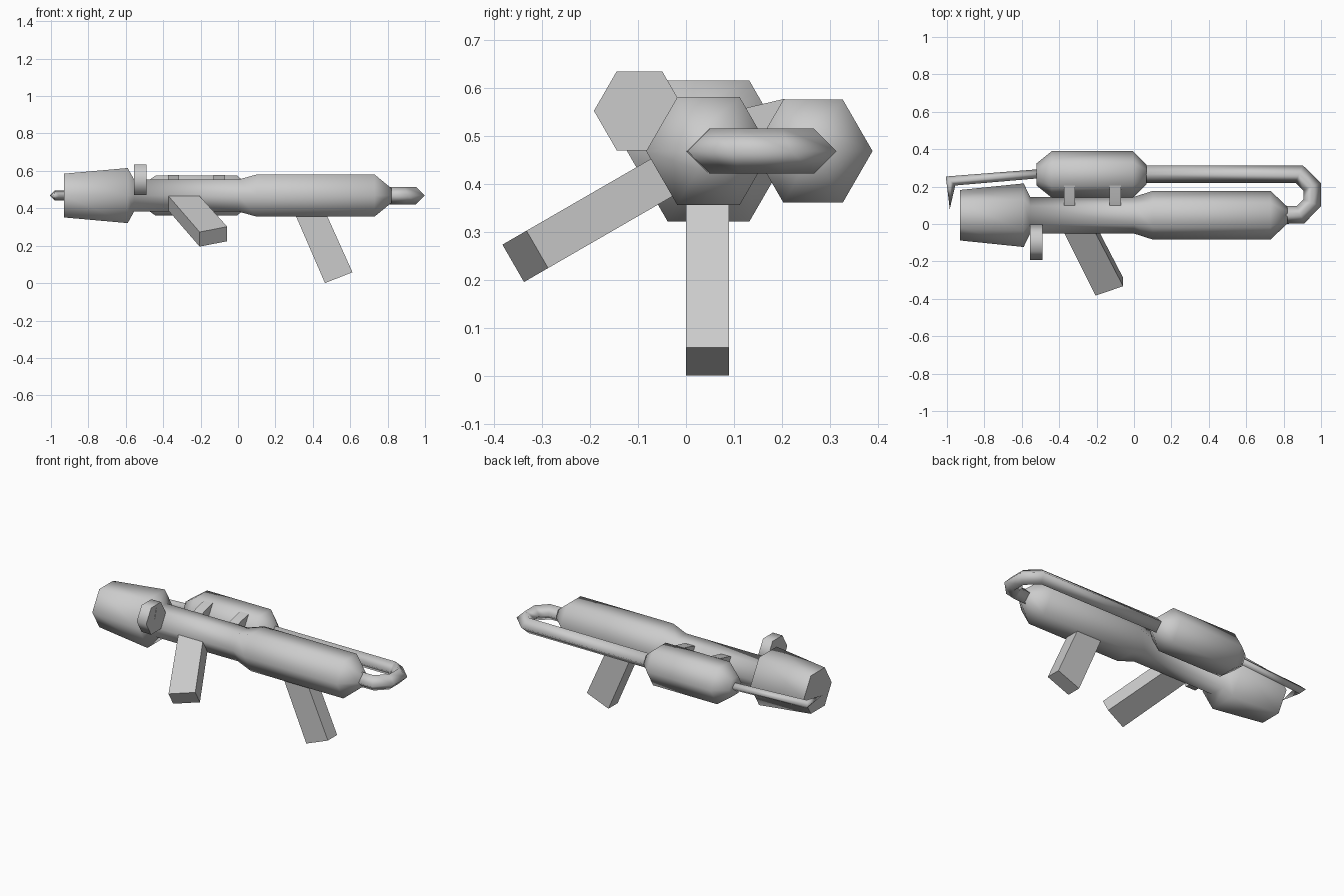
import bpy, bmesh, math
from mathutils import Vector, Matrix

if "Cube" in bpy.data.objects:
    bpy.data.objects.remove(bpy.data.objects["Cube"])

AXIS_Z = 0.468   # height of the main axis
BODY_Y = 0.047   # depth position of the main axis


def finish(name, bm, angle):
    bmesh.ops.remove_doubles(bm, verts=bm.verts, dist=1e-4)
    bmesh.ops.recalc_face_normals(bm, faces=bm.faces)
    mesh = bpy.data.meshes.new(name)
    bm.to_mesh(mesh)
    bm.free()
    for p in mesh.polygons:
        p.use_smooth = True
    mesh.set_sharp_from_angle(angle=math.radians(angle))
    obj = bpy.data.objects.new(name, mesh)
    bpy.context.collection.objects.link(obj)
    return obj


def sweep(name, stations, sides, z=AXIS_Z, angle=70):
    """Mitred n-sided tube through (x, y, radius) stations in a level plane."""
    bm = bmesh.new()
    pts = [Vector((x, y, z)) for x, y, r in stations]
    rings = []
    for i, p in enumerate(pts):
        a = (p - pts[i - 1]).normalized() if i else (pts[1] - p).normalized()
        b = (pts[i + 1] - p).normalized() if i < len(pts) - 1 else a
        t = (a + b).normalized()
        side = Vector((-t.y, t.x, 0)) / max(t.dot(a), 0.5)
        r = stations[i][2]
        ring = []
        for k in range(sides):
            w = math.tau * k / sides
            ring.append(bm.verts.new(p + side * r * math.cos(w) + Vector((0, 0, r * math.sin(w)))))
        rings.append(ring)
    for r0, r1 in zip(rings, rings[1:]):
        for k in range(sides):
            j = (k + 1) % sides
            bm.faces.new((r0[k], r0[j], r1[j], r1[k]))
    bm.faces.new(rings[0])
    bm.faces.new(rings[-1])
    return finish(name, bm, angle)


def prism(name, outline, offset, angle=40):
    """Extrude a 3D outline along an offset vector."""
    bm = bmesh.new()
    face = bm.faces.new([bm.verts.new(p) for p in outline])
    new = bmesh.ops.extrude_face_region(bm, geom=[face], use_keep_orig=True)["geom"]
    bmesh.ops.translate(bm, verts=[v for v in new if isinstance(v, bmesh.types.BMVert)], vec=offset)
    return finish(name, bm, angle)


# Main barrel with flared muzzle and thick rear section
sweep("barrel_body", [(x, BODY_Y, r) for x, r in (
    (-0.93, 0.135), (-0.59, 0.17), (-0.555, 0.098), (0.0, 0.098),
    (0.1, 0.13), (0.73, 0.13), (0.82, 0.045))], 6)

# Side fuel tank
sweep("side_tank", [(x, 0.265, r) for x, r in (
    (-0.52, 0.06), (-0.44, 0.124), (-0.005, 0.124), (0.068, 0.05))], 6)

# Diamond-section hose looping from the tank to the rear of the barrel
sweep("rear_hose", [(0.02, 0.267, 0.047), (0.883, 0.267, 0.047), (0.952, 0.2, 0.047),
                    (0.952, 0.113, 0.047), (0.89, 0.05, 0.047), (0.78, 0.047, 0.047)], 4, angle=100)

# Pilot rod with pointed tip bent in front of the muzzle
sweep("pilot_rod", [(-0.48, 0.271, 0.024), (-0.981, 0.23, 0.026), (-0.985, 0.08, 0.0)], 4, angle=100)

# Round sight plate and its pointer
sweep("sight_plate", [(-0.555, -0.097, 0.095), (-0.49, -0.097, 0.095)], 6, z=0.552)
prism("sight_pointer", [(-0.49, -0.11, 0.553), (-0.49, -0.085, 0.553), (-0.49, -0.0975, 0.615)], (0.002, 0, 0))

# Brackets joining barrel and tank
for i, x in enumerate((-0.375, -0.13)):
    prism(f"tank_bracket_{i + 1}", [(x, y, z) for y, z in (
        (0.09, 0.545), (0.125, 0.558), (0.205, 0.577), (0.205, 0.53), (0.1, 0.46))], (0.06, 0, 0))

# Rear grip, and a copy swung 60 degrees to the side as fore grip
GRIP = ((0.465, 0.0), (0.612, 0.058), (0.44, 0.44), (0.283, 0.42))
prism("rear_grip", [(x, 0.0, z) for x, z in GRIP], (0, 0.09, 0))
fore = prism("fore_grip", [(x, 0.0, z) for x, z in GRIP], (0, 0.09, 0))
pivot = Vector((0, 0.045, AXIS_Z))
fore.data.transform(Matrix.Translation(pivot + Vector((-0.67, 0, 0)))
                    @ Matrix.Rotation(math.radians(-60), 4, 'X') @ Matrix.Translation(-pivot))
